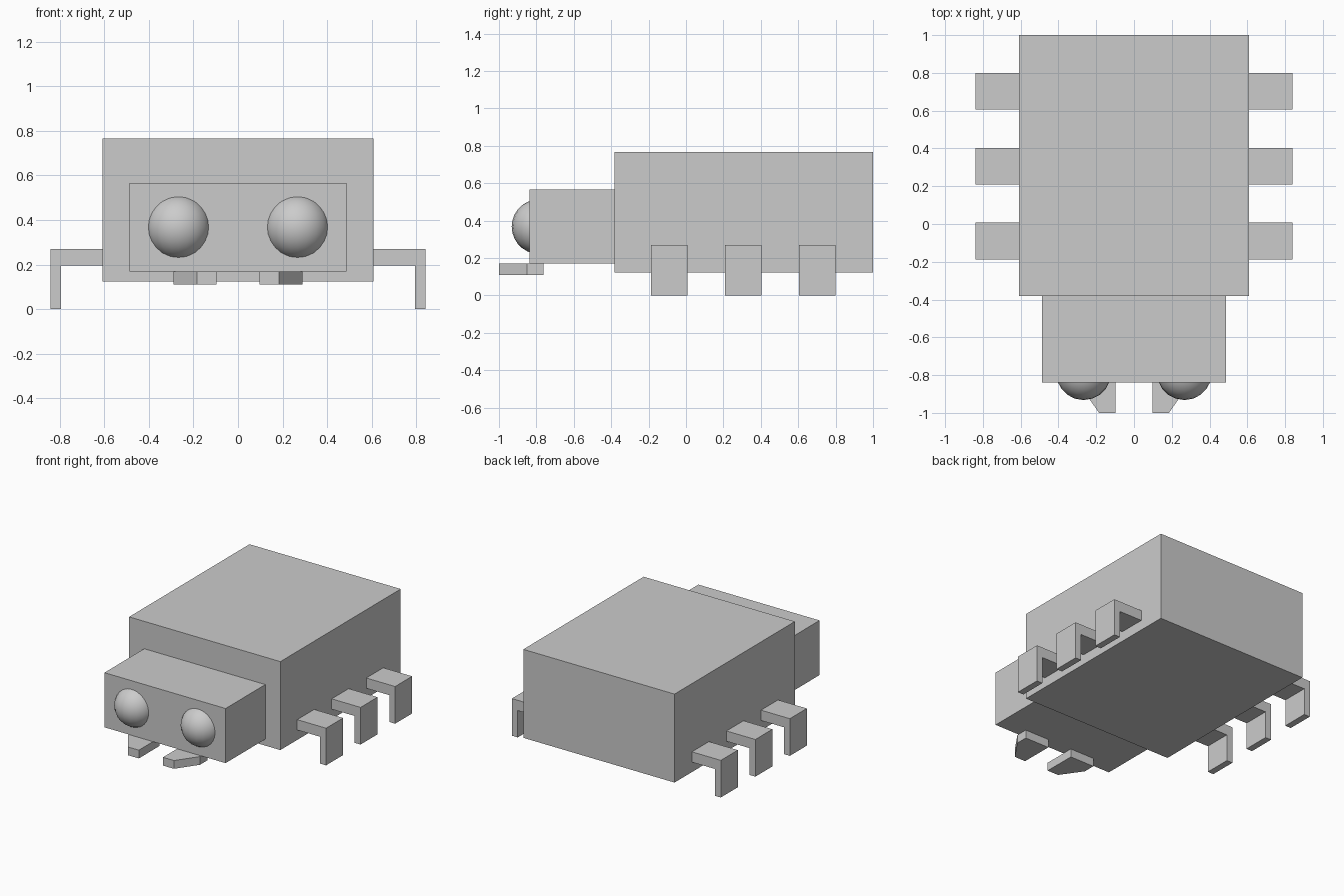
import bpy, bmesh

if "Cube" in bpy.data.objects:
    bpy.data.objects.remove(bpy.data.objects["Cube"])


def prism(name, pts, axis, lo, hi):
    """Extrude a 2D outline along an axis: 'z' takes (x, y) points, 'y' takes (x, z) points."""
    place = (lambda a, b, c: (a, b, c)) if axis == 'z' else (lambda a, b, c: (a, c, b))
    bm = bmesh.new()
    low = [bm.verts.new(place(a, b, lo)) for a, b in pts]
    high = [bm.verts.new(place(a, b, hi)) for a, b in pts]
    bm.faces.new(low)
    bm.faces.new(high)
    n = len(pts)
    for i in range(n):
        j = (i + 1) % n
        bm.faces.new((low[i], low[j], high[j], high[i]))
    bmesh.ops.recalc_face_normals(bm, faces=bm.faces)
    mesh = bpy.data.meshes.new(name)
    bm.to_mesh(mesh)
    bm.free()
    obj = bpy.data.objects.new(name, mesh)
    bpy.context.collection.objects.link(obj)
    return obj


def box(name, half_x, y0, y1, z0, z1):
    outline = [(-half_x, y0), (half_x, y0), (half_x, y1), (-half_x, y1)]
    return prism(name, outline, 'z', z0, z1)


# Body and head blocks
box("body", 0.608, -0.382, 1.0, 0.123, 0.766)
box("head", 0.487, -0.838, -0.382, 0.17, 0.567)

leg_profile = [(0.608, 0.195), (0.793, 0.195), (0.793, 0.0),
               (0.84, 0.0), (0.84, 0.27), (0.608, 0.27)]
jaw_outline = [(0.097, -1.0), (0.185, -1.0), (0.29, -0.85),
               (0.29, -0.763), (0.097, -0.763)]

for side, s in (("left", -1), ("right", 1)):
    # Three bent legs per side
    for part, y in (("front", -0.188), ("middle", 0.208), ("back", 0.605)):
        prism(f"{part}_leg_{side}", [(s * x, z) for x, z in leg_profile], 'y', y, y + 0.195)

    # Jaw under the front of the head
    prism(f"jaw_{side}", [(s * x, y) for x, y in jaw_outline], 'z', 0.11, 0.17)

    # Round eye half sunk into the face
    bpy.ops.mesh.primitive_uv_sphere_add(segments=20, ring_count=14, radius=0.146,
                                         location=(s * 0.267, -0.786, 0.368))
    eye = bpy.context.object
    eye.name = f"eye_{side}"
    bpy.ops.object.shade_smooth()
